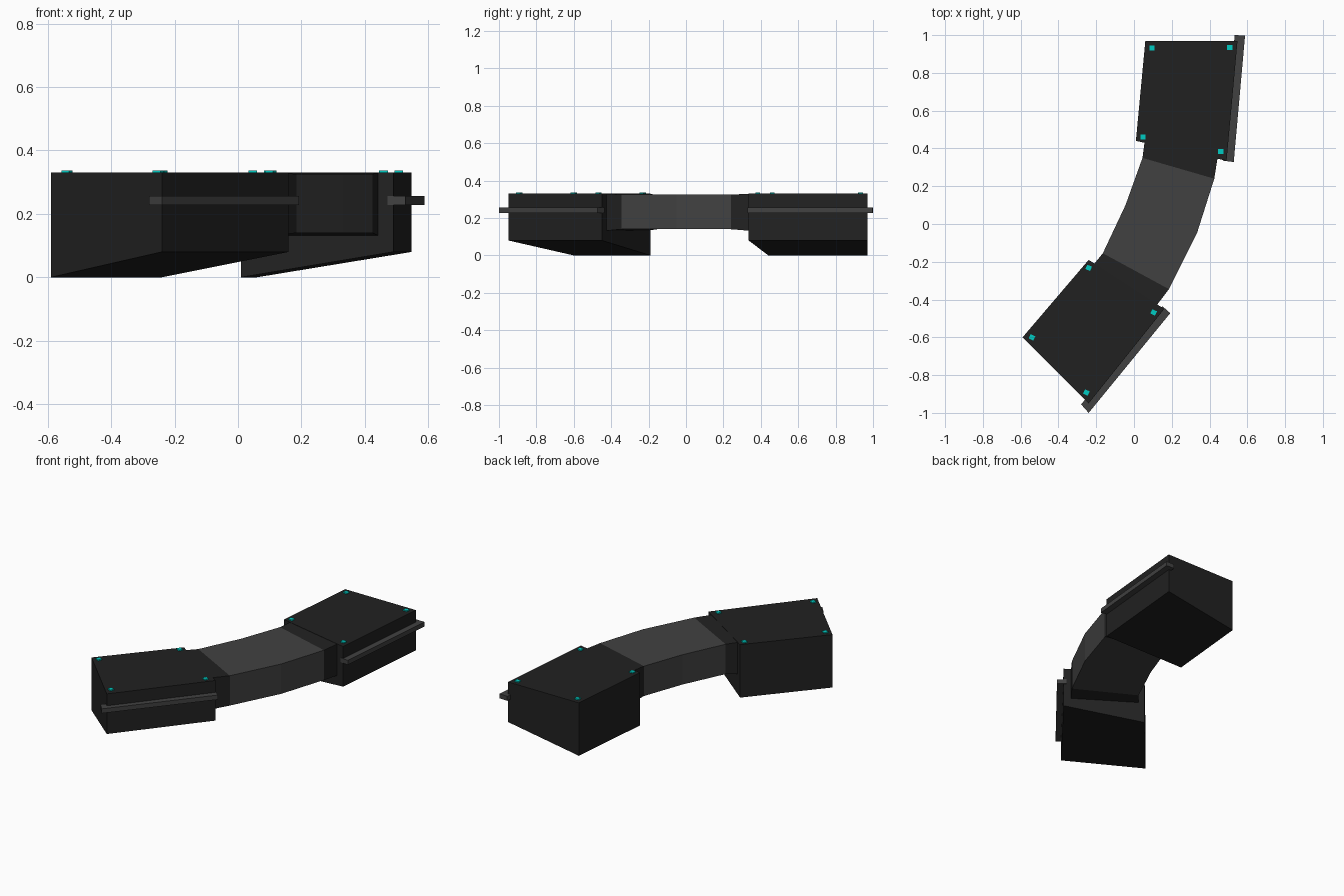
import bpy, math
from mathutils import Matrix

if "Cube" in bpy.data.objects:
    bpy.data.objects.remove(bpy.data.objects["Cube"])


def material(name, rgb):
    m = bpy.data.materials.new(name)
    m.diffuse_color = (*rgb, 1)
    m.use_nodes = True
    m.node_tree.nodes["Principled BSDF"].inputs["Base Color"].default_value = m.diffuse_color
    return m


BLACK = material("matte_black", (0.0155, 0.0155, 0.0155))
GREY = material("dark_grey", (0.053, 0.053, 0.053))
CYAN = material("cyan_light", (0.0, 0.6, 0.54))


def loft(name, sections, mat):
    """Closed solid through cross-sections of left (x, y), right (x, y), bottom z, top z.
    Bottom z may be one value or a (left, right) pair."""
    verts, faces = [], []
    for (lx, ly), (rx, ry), lo, hi in sections:
        lo_l, lo_r = lo if isinstance(lo, tuple) else (lo, lo)
        verts += [(lx, ly, lo_l), (rx, ry, lo_r), (rx, ry, hi), (lx, ly, hi)]
    for s in range(len(sections) - 1):
        for i in range(4):
            a, b = 4 * s + i, 4 * s + (i + 1) % 4
            faces.append((a, b, b + 4, a + 4))
    n = len(verts)
    faces += [(3, 2, 1, 0), (n - 4, n - 3, n - 2, n - 1)]
    me = bpy.data.meshes.new(name)
    # sections advance along +y, so flip to face outward
    me.from_pydata(verts, [], [f[::-1] for f in faces])
    me.materials.append(mat)
    ob = bpy.data.objects.new(name, me)
    bpy.context.collection.objects.link(ob)
    # make the winding consistent
    bpy.context.view_layer.objects.active = ob
    bpy.ops.object.mode_set(mode='EDIT')
    bpy.ops.mesh.select_all(action='SELECT')
    bpy.ops.mesh.normals_make_consistent(inside=False)
    bpy.ops.object.mode_set(mode='OBJECT')
    return ob


# End blocks with undersides sloping up to the outer side
TOP = 0.33
loft("back_block", [((0.01, 0.44), (0.49, 0.335), (0, 0.08), TOP),
                    ((0.06, 0.97), (0.548, 0.97), (0, 0.08), TOP)], BLACK)
loft("front_block", [((-0.59, -0.60), (-0.24, -0.95), (0, 0.08), TOP),
                     ((-0.24, -0.19), (0.16, -0.45), (0, 0.08), TOP)], BLACK)

# Curved bridge between the blocks
A_L, A_R = (-0.165, -0.155), (0.185, -0.345)
B_L, B_R = (0.045, 0.35), (0.425, 0.24)
loft("bridge", [(A_L, A_R, 0.14, 0.326),
                ((-0.045, 0.10), (0.333, -0.05), 0.14, 0.326),
                (B_L, B_R, 0.14, 0.326)], GREY)

# Flared collars joining the bridge to the blocks
loft("front_collar", [((-0.222, -0.225), (0.105, -0.45), 0.13, 0.329),
                      (A_L, A_R, 0.14, 0.326)], BLACK)
loft("back_collar", [(B_L, B_R, 0.14, 0.326),
                     ((0.058, 0.45), (0.445, 0.366), 0.13, 0.329)], BLACK)

# Side rails on the outer faces
loft("back_rail", [((0.472, 0.335), (0.528, 0.328), 0.228, 0.256),
                   ((0.533, 1.0), (0.588, 0.998), 0.228, 0.256)], GREY)
loft("front_rail", [((-0.28, -0.955), (-0.24, -1.0), 0.228, 0.256),
                    ((0.15, -0.435), (0.192, -0.472), 0.228, 0.256)], GREY)

# Small lights at the top corners of the blocks
LIGHTS = {
    "back_light": (0, [(0.095, 0.932), (0.507, 0.934), (0.459, 0.384), (0.047, 0.461)]),
    "front_light": (-25, [(-0.24, -0.232), (-0.54, -0.60), (-0.252, -0.892), (0.104, -0.468)]),
}
for name, (angle, spots) in LIGHTS.items():
    for x, y in spots:
        bpy.ops.mesh.primitive_cube_add(size=1)
        ob = bpy.context.object
        ob.name = name
        ob.data.transform(Matrix.Diagonal((0.027, 0.025, 0.012, 1)))
        ob.location = (x, y, TOP + 0.001)
        ob.rotation_euler.z = math.radians(angle)
        ob.data.materials.append(CYAN)
